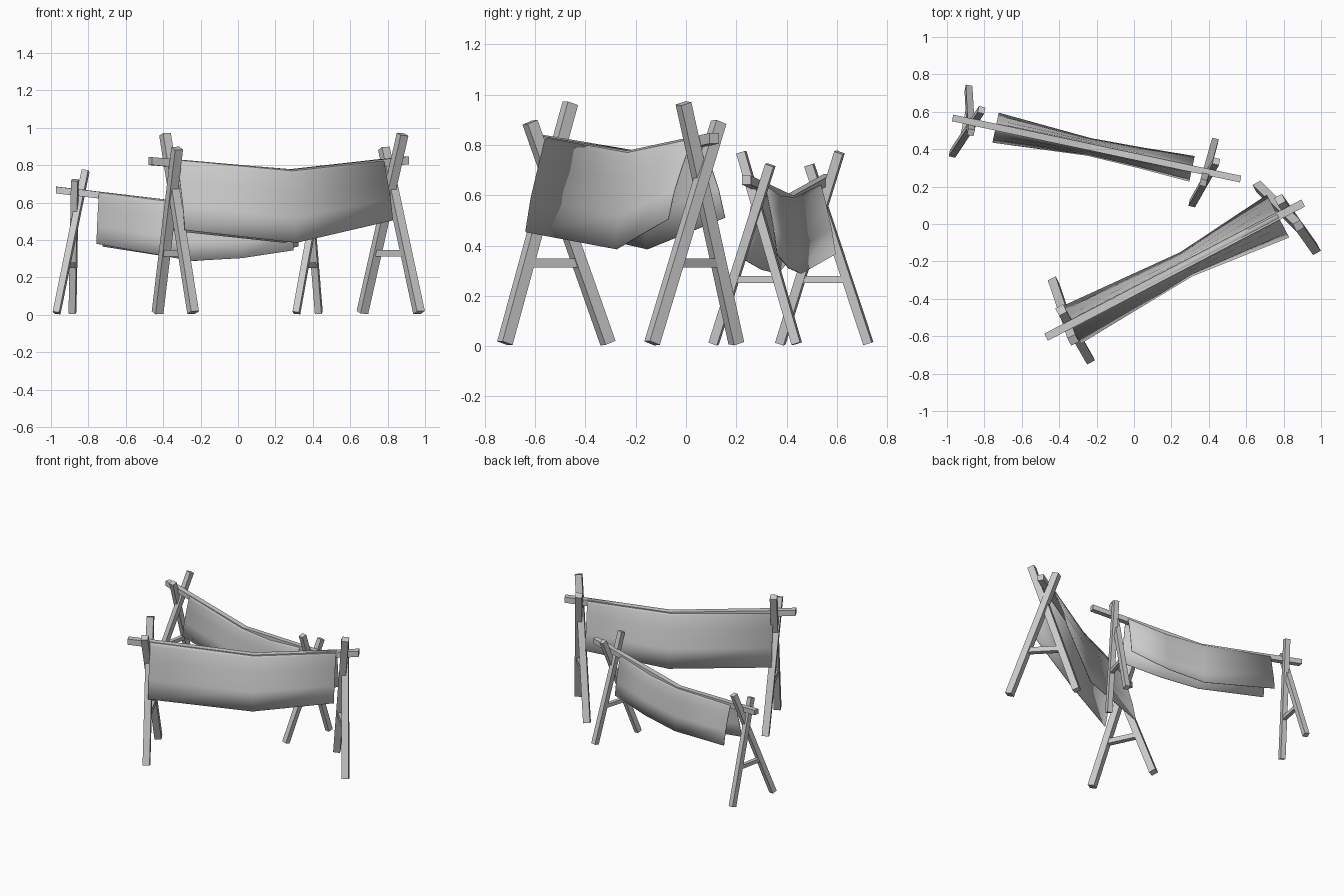
import bpy, bmesh
from mathutils import Vector

if "Cube" in bpy.data.objects:
    bpy.data.objects.remove(bpy.data.objects["Cube"])


def make_object(name, bm, smooth=False):
    bmesh.ops.recalc_face_normals(bm, faces=bm.faces)
    me = bpy.data.meshes.new(name)
    bm.to_mesh(me)
    bm.free()
    ob = bpy.data.objects.new(name, me)
    bpy.context.collection.objects.link(ob)
    if smooth:
        for p in me.polygons:
            p.use_smooth = True
    return ob


def beam(name, path, size, ref):
    """Square timber swept along a path; ref sets the roll."""
    pts = [Vector(p) for p in path]
    d = (pts[-1] - pts[0]).normalized()
    u = Vector(ref) - d * d.dot(Vector(ref))
    u.normalize()
    v = d.cross(u)
    h = size / 2
    bm = bmesh.new()
    rings = [[bm.verts.new(p + u * a * h + v * b * h)
              for a, b in ((-1, -1), (1, -1), (1, 1), (-1, 1))] for p in pts]
    for r, s in zip(rings, rings[1:]):
        for i in range(4):
            j = (i + 1) % 4
            bm.faces.new((r[i], r[j], s[j], s[i]))
    bm.faces.new(rings[0])
    bm.faces.new(rings[-1])
    return make_object(name, bm)


def cloth(name, stations, side, top_half):
    """Cloth draped over the pole: (x, y, top z, front z, back z, flare)."""
    bm = bmesh.new()
    rings = []
    for x, y, zt, zf, zb, w in stations:
        ring = []
        for s, low in ((-1, zf), (1, zb)):
            half = [(w, low),
                    (top_half + (w - top_half) * 0.72, low + (zt - low) * 0.35),
                    (top_half + (w - top_half) * 0.3, low + (zt - low) * 0.7),
                    (top_half, zt - 0.022), (top_half * 0.6, zt - 0.003)]
            if s > 0:
                half = [(0, zt)] + half[::-1]
            for o, z in half:
                ring.append(bm.verts.new(Vector((x, y, z)) + side * o * s))
        rings.append(ring)
    for r, q in zip(rings, rings[1:]):
        for i in range(len(r) - 1):
            bm.faces.new((r[i], r[i + 1], q[i + 1], q[i]))
    ob = make_object(name, bm, True)
    mod = ob.modifiers.new("thickness", 'SOLIDIFY')
    mod.thickness = 0.004
    mod.offset = 0


def rack(name, pole, pole_size, leg_size, frames, bar_z, stations, top_half):
    axis = Vector(pole[-1]) - Vector(pole[0])
    axis.z = 0
    axis.normalize()
    side = Vector((-axis.y, axis.x, 0))
    beam(name + "_pole", pole, pole_size, (0, 0, 1))
    for end, legs in zip(("left", "right"), frames):
        marks = []
        for i, (foot, top) in enumerate(legs):
            beam(f"{name}_{end}_leg_{i + 1}", (foot, top), leg_size, axis)
            f, t = Vector(foot), Vector(top)
            marks.append(f.lerp(t, (bar_z - f.z) / (t.z - f.z)))
        # cross bar between the two legs
        beam(f"{name}_{end}_crossbar", marks, leg_size * 0.75, (0, 0, 1))
    cloth(name + "_cloth", stations, side, top_half)


# Large rack at the front
rack("large_rack",
     [(-0.47, -0.605, 0.822), (0.28, -0.215, 0.756), (0.905, 0.112, 0.826)], 0.042, 0.047,
     [[((-0.24, -0.72, 0.012), (-0.39, -0.46, 0.965)),
       ((-0.43, -0.31, 0.012), (-0.325, -0.62, 0.89))],
      [((0.665, 0.20, 0.012), (0.88, -0.01, 0.965)),
       ((0.968, -0.135, 0.012), (0.78, 0.13, 0.89))]],
     0.33,
     [(-0.335, -0.54, 0.828, 0.453, 0.453, 0.11),
      (0.28, -0.215, 0.777, 0.385, 0.385, 0.07),
      (0.77, 0.042, 0.832, 0.505, 0.51, 0.127)], 0.027)

# Small rack at the back
rack("small_rack",
     [(-0.97, 0.567, 0.667), (-0.23, 0.41, 0.58), (0.57, 0.24, 0.66)], 0.036, 0.036,
     [[((-0.97, 0.375, 0.01), (-0.815, 0.61, 0.77)),
       ((-0.885, 0.725, 0.01), (-0.872, 0.49, 0.72))],
      [((0.312, 0.11, 0.01), (0.44, 0.335, 0.72)),
       ((0.432, 0.44, 0.01), (0.37, 0.22, 0.77))]],
     0.265,
     [(-0.74, 0.515, 0.655, 0.38, 0.365, 0.08),
      (-0.24, 0.412, 0.597, 0.288, 0.288, 0.046),
      (0.03, 0.355, 0.605, 0.303, 0.31, 0.054),
      (0.31, 0.295, 0.648, 0.345, 0.365, 0.068)], 0.023)
